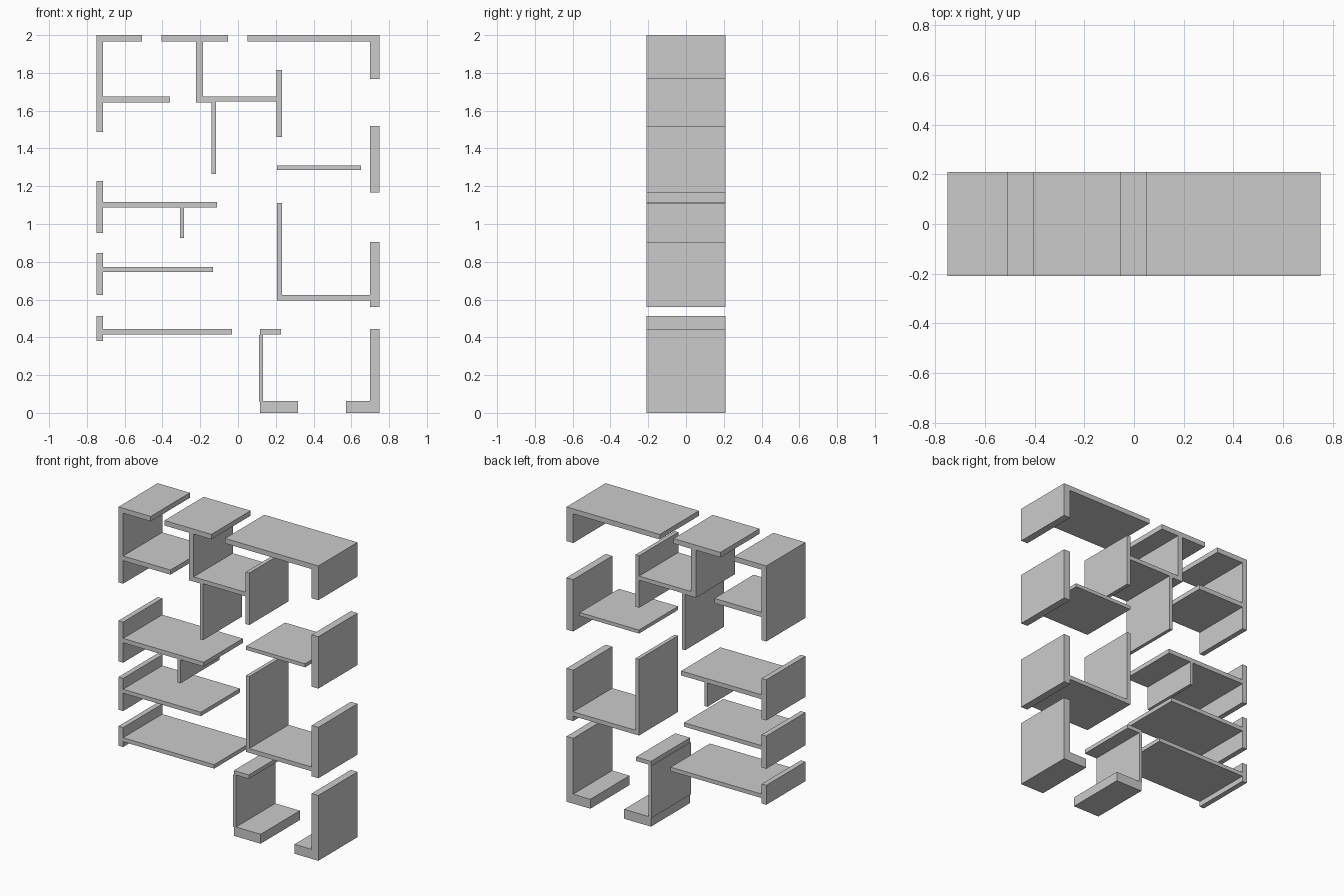
import bpy, bmesh

if "Cube" in bpy.data.objects:
    bpy.data.objects.remove(bpy.data.objects["Cube"])

DEPTH = 0.21           # half of the wall height (runs along y)
LEFT, LEFT_IN = -0.75, -0.715
RIGHT, RIGHT_IN = 0.75, 0.70
TOP, TOP_IN = 2.0, 1.966

grey = bpy.data.materials.new("plain_grey")
grey.diffuse_color = (0.6, 0.6, 0.6, 1)
grey.use_nodes = True
grey.node_tree.nodes["Principled BSDF"].inputs["Base Color"].default_value = grey.diffuse_color


def wall(name, outline):
    """Extrude an (x, z) outline along y."""
    bm = bmesh.new()
    face = bm.faces.new([bm.verts.new((x, -DEPTH, z)) for x, z in outline])
    ext = bmesh.ops.extrude_face_region(bm, geom=[face])
    verts = [g for g in ext["geom"] if isinstance(g, bmesh.types.BMVert)]
    bmesh.ops.translate(bm, verts=verts, vec=(0, 2 * DEPTH, 0))
    bmesh.ops.recalc_face_normals(bm, faces=bm.faces)
    mesh = bpy.data.meshes.new(name)
    bm.to_mesh(mesh)
    bm.free()
    mesh.materials.append(grey)
    obj = bpy.data.objects.new(name, mesh)
    bpy.context.collection.objects.link(obj)


def slab(name, x0, x1, z0, z1):
    wall(name, [(x0, z0), (x1, z0), (x1, z1), (x0, z1)])


def left_bay(name, z0, z1, s0, s1, end):
    """Outer left wall with one partition branching inwards."""
    wall(name, [(LEFT, z0), (LEFT_IN, z0), (LEFT_IN, s0), (end, s0),
                (end, s1), (LEFT_IN, s1), (LEFT_IN, z1), (LEFT, z1)])


# Left side: three bays, and the top corner
left_bay("lower_left_bay", 0.38, 0.512, 0.416, 0.443, -0.032)
left_bay("middle_left_bay", 0.624, 0.846, 0.745, 0.772, -0.132)
left_bay("upper_left_bay", 0.952, 1.228, 1.087, 1.117, -0.111)
slab("upper_left_stub", -0.307, -0.286, 0.926, 1.087)
wall("top_left_corner", [
    (LEFT, 1.488), (LEFT_IN, 1.488), (LEFT_IN, 1.644), (-0.36, 1.644),
    (-0.36, 1.676), (LEFT_IN, 1.676), (LEFT_IN, TOP_IN), (-0.508, TOP_IN),
    (-0.508, TOP), (LEFT, TOP)])

# Top middle: outer wall piece with branching partitions
wall("top_middle_partition", [
    (-0.405, TOP_IN), (-0.222, TOP_IN), (-0.222, 1.644), (-0.14, 1.644),
    (-0.14, 1.265), (-0.116, 1.265), (-0.116, 1.648), (0.205, 1.648),
    (0.205, 1.461), (0.232, 1.461), (0.232, 1.814), (0.205, 1.814),
    (0.205, 1.676), (-0.186, 1.676), (-0.186, TOP_IN), (-0.053, TOP_IN),
    (-0.053, TOP), (-0.405, TOP)])

# Right side
wall("top_right_corner", [
    (0.05, TOP_IN), (RIGHT_IN, TOP_IN), (RIGHT_IN, 1.768),
    (RIGHT, 1.768), (RIGHT, TOP), (0.05, TOP)])
slab("upper_right_wall", RIGHT_IN, RIGHT, 1.168, 1.52)
slab("right_partition", 0.206, 0.651, 1.286, 1.31)
wall("right_room", [
    (0.206, 0.594), (RIGHT_IN, 0.594), (RIGHT_IN, 0.56), (RIGHT, 0.56),
    (RIGHT, 0.905), (RIGHT_IN, 0.905), (RIGHT_IN, 0.623), (0.232, 0.623),
    (0.232, 1.111), (0.206, 1.111)])

# Bottom entrance
wall("entrance_left", [
    (0.116, 0), (0.317, 0), (0.317, 0.064), (0.133, 0.064),
    (0.133, 0.416), (0.228, 0.416), (0.228, 0.443), (0.116, 0.443),
    (0.116, 0.413), (0.111, 0.413), (0.111, 0.06), (0.116, 0.06)])
wall("entrance_right", [
    (0.571, 0), (RIGHT, 0), (RIGHT, 0.443), (RIGHT_IN, 0.443),
    (RIGHT_IN, 0.064), (0.571, 0.064)])
